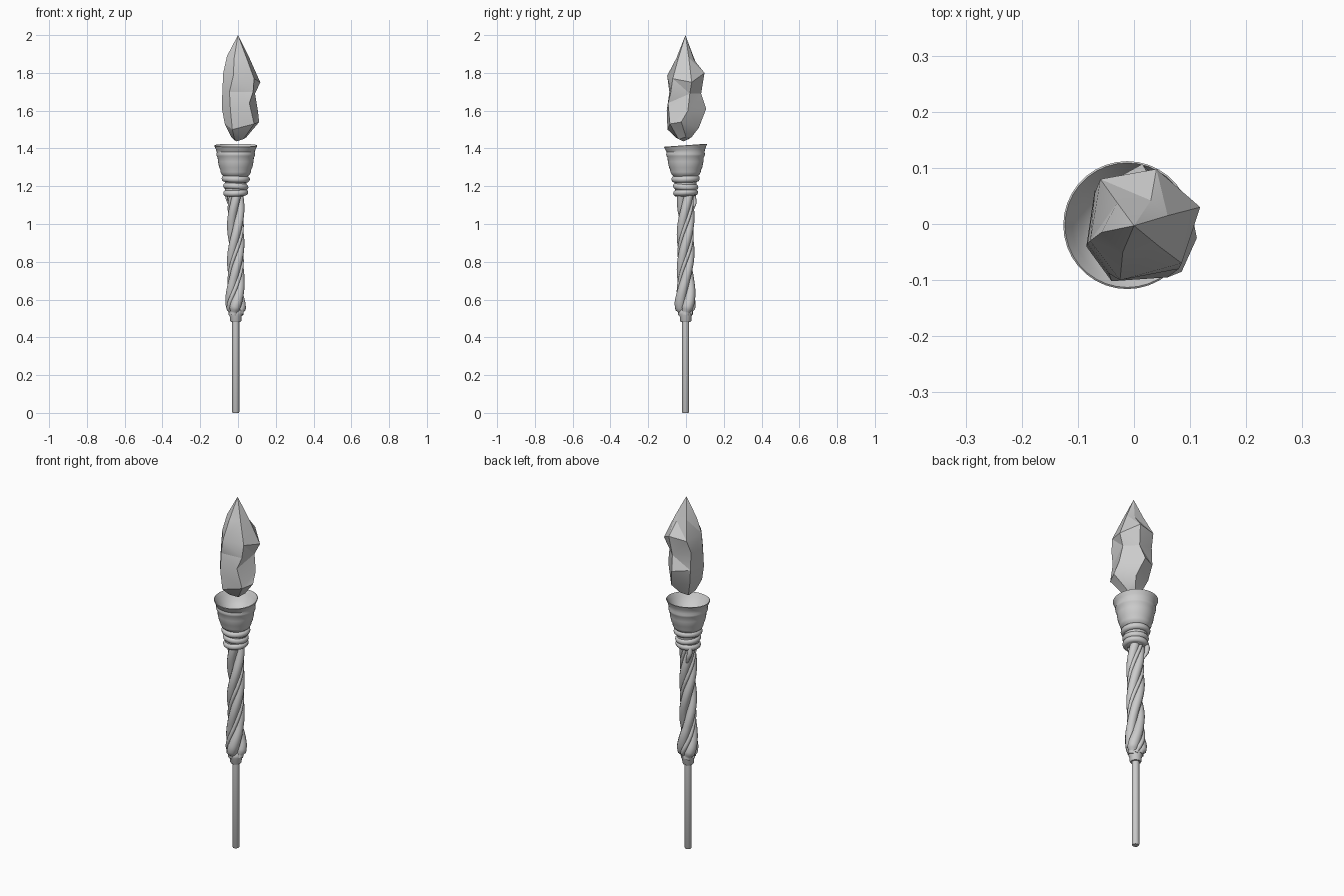
import bpy, bmesh
from math import sin, cos, pi, radians
from mathutils import Vector

if "Cube" in bpy.data.objects:
    bpy.data.objects.remove(bpy.data.objects["Cube"])

AX, AY = -0.012, -0.002   # axis of the handle


def make_object(name, bm, angle=40):
    bmesh.ops.recalc_face_normals(bm, faces=bm.faces)
    me = bpy.data.meshes.new(name)
    bm.to_mesh(me)
    bm.free()
    ob = bpy.data.objects.new(name, me)
    bpy.context.collection.objects.link(ob)
    smooth(ob, angle)
    return ob


def smooth(ob, angle):
    bpy.ops.object.select_all(action='DESELECT')
    ob.select_set(True)
    bpy.context.view_layer.objects.active = ob
    bpy.ops.object.shade_smooth_by_angle(angle=radians(angle))


def skin(bm, rings):
    """Join consecutive rings of vertices with quads and cap both ends."""
    for a, b in zip(rings, rings[1:]):
        n = len(a)
        for i in range(n):
            j = (i + 1) % n
            bm.faces.new((a[i], a[j], b[j], b[i]))
    bm.faces.new(rings[0])
    bm.faces.new(rings[-1])


def lathe(name, profile, sides=32, tilt_above=9, tilt=0.0):
    bm = bmesh.new()
    rings = []
    for r, z in profile:
        k = tilt if z > tilt_above else 0
        rings.append([bm.verts.new((AX + r * cos(2 * pi * i / sides),
                                    AY + r * sin(2 * pi * i / sides),
                                    z + k * r * sin(2 * pi * i / sides)))
                      for i in range(sides)])
    skin(bm, rings)
    return make_object(name, bm)


def tube(name, points, radii, sides=10):
    """Sweep a round section along a path."""
    bm = bmesh.new()
    rings = []
    for k, (p, r) in enumerate(zip(points, radii)):
        t = (points[min(k + 1, len(points) - 1)] - points[max(k - 1, 0)]).normalized()
        u = t.cross(Vector((0.31, 0.95, 0.0))).normalized()
        v = t.cross(u)
        rings.append([bm.verts.new(p + r * (u * cos(2 * pi * i / sides) + v * sin(2 * pi * i / sides)))
                      for i in range(sides)])
    skin(bm, rings)
    return make_object(name, bm, 60)


def twist(name, phase, radius, offset, z0, z1, pitch=0.56, steps=60):
    pts, rad = [], []
    for k in range(steps + 1):
        t = k / steps
        z = z0 + (z1 - z0) * t
        swell = 1 + 0.25 * max(0, 1 - abs(z - 0.58) / 0.12)   # bulge at the foot
        if z < 0.55:
            swell *= 0.8
        a = phase + 2 * pi * z / pitch
        pts.append(Vector((AX + offset * swell * cos(a), AY + offset * swell * sin(a), z)))
        rad.append(radius * swell)
    return tube(name, pts, rad)


# straight lower rod and its collar
lathe("rod", [(0.016, 0.0), (0.019, 0.005), (0.019, 0.50)], 16)
lathe("collar", [(0.026, 0.482), (0.03, 0.488), (0.031, 0.51), (0.036, 0.52),
                 (0.036, 0.535), (0.028, 0.55)], 24)

# twisted grip: three thick strands plus thin vines in the grooves
for i in range(3):
    twist(f"strand_{i + 1}", i * 2 * pi / 3 + 0.4, 0.024, 0.023, 0.52, 1.17)
for i in range(2):
    twist(f"vine_{i + 1}", i * 2 * pi / 3 + 0.4 + pi / 3, 0.010, 0.033, 0.52, 1.17)

# loose root hanging below the wrapped neck
tube("loose_root",
     [Vector(p) for p in ((-0.05, 0.035, 1.17), (-0.054, 0.04, 1.14),
                          (-0.045, 0.045, 1.11), (-0.03, 0.035, 1.07))],
     [0.012, 0.014, 0.011, 0.004])

# wrapped neck rings, slightly crooked
lathe("neck", [(0.035, 1.145), (0.055, 1.155), (0.058, 1.22), (0.066, 1.28)])
for i, (z, R, r, tx, ty) in enumerate(((1.165, 0.049, 0.017, 3, -3),
                                       (1.198, 0.050, 0.017, -3, 4),
                                       (1.239, 0.057, 0.018, 2, 2))):
    bpy.ops.mesh.primitive_torus_add(major_segments=36, minor_segments=12,
                                     major_radius=R, minor_radius=r,
                                     location=(AX, AY, z),
                                     rotation=(radians(tx), radians(ty), 0))
    ring = bpy.context.object
    ring.name = f"neck_ring_{i + 1}"
    smooth(ring, 60)

# hollow flared cup
lathe("cup", [(0.06, 1.25), (0.074, 1.262), (0.080, 1.275), (0.082, 1.288), (0.088, 1.30),
              (0.094, 1.33), (0.096, 1.352), (0.101, 1.36), (0.103, 1.37), (0.1, 1.38),
              (0.105, 1.395), (0.114, 1.415), (0.111, 1.417), (0.098, 1.395),
              (0.08, 1.365), (0.05, 1.34), (0.02, 1.332)], 36, 1.38, 0.07)

# floating faceted crystal: six-sided irregular rings, x y z per point
crystal_rings = (
    ((-0.035, -0.035, 1.46), (-0.02, -0.05, 1.455), (0.03, -0.04, 1.45),
     (0.045, 0.0, 1.46), (0.015, 0.03, 1.46), (-0.025, 0.015, 1.45)),
    ((-0.07, -0.045, 1.53), (-0.03, -0.098, 1.50), (0.085, -0.085, 1.53),
     (0.112, -0.025, 1.54), (0.045, 0.068, 1.51), (-0.055, 0.045, 1.53)),
    ((-0.085, -0.04, 1.61), (-0.04, -0.102, 1.60), (0.06, -0.095, 1.64),
     (0.105, 0.01, 1.60), (0.015, 0.107, 1.61), (-0.07, 0.06, 1.62)),
    ((-0.083, -0.035, 1.70), (-0.045, -0.088, 1.70), (0.08, -0.08, 1.70),
     (0.09, 0.02, 1.69), (0.03, 0.08, 1.69), (-0.07, 0.055, 1.72)),
    ((-0.078, -0.03, 1.80), (-0.025, -0.1, 1.785), (0.085, -0.07, 1.77),
     (0.118, 0.03, 1.75), (0.04, 0.098, 1.80), (-0.06, 0.08, 1.79)),
    ((-0.058, -0.015, 1.89), (-0.02, -0.05, 1.88), (0.045, -0.04, 1.88),
     (0.06, 0.015, 1.88), (0.03, 0.042, 1.87), (-0.03, 0.038, 1.89)),
)
bm = bmesh.new()
rings = [[bm.verts.new(p) for p in ring] for ring in crystal_rings]
skin(bm, rings)
bm.faces.ensure_lookup_table()
bmesh.ops.poke(bm, faces=[bm.faces[-1], bm.faces[-2]])
top = max(bm.verts, key=lambda v: len(v.link_edges) * (v.co.z > 1.85 and v not in rings[-1]))
top.co = (0.0, -0.003, 2.0)
low = min((v for v in bm.verts if v not in rings[0]), key=lambda v: v.co.z)
low.co = (-0.01, -0.015, 1.437)
bmesh.ops.triangulate(bm, faces=bm.faces[:], quad_method='SHORT_EDGE')
make_object("crystal", bm, 20)
